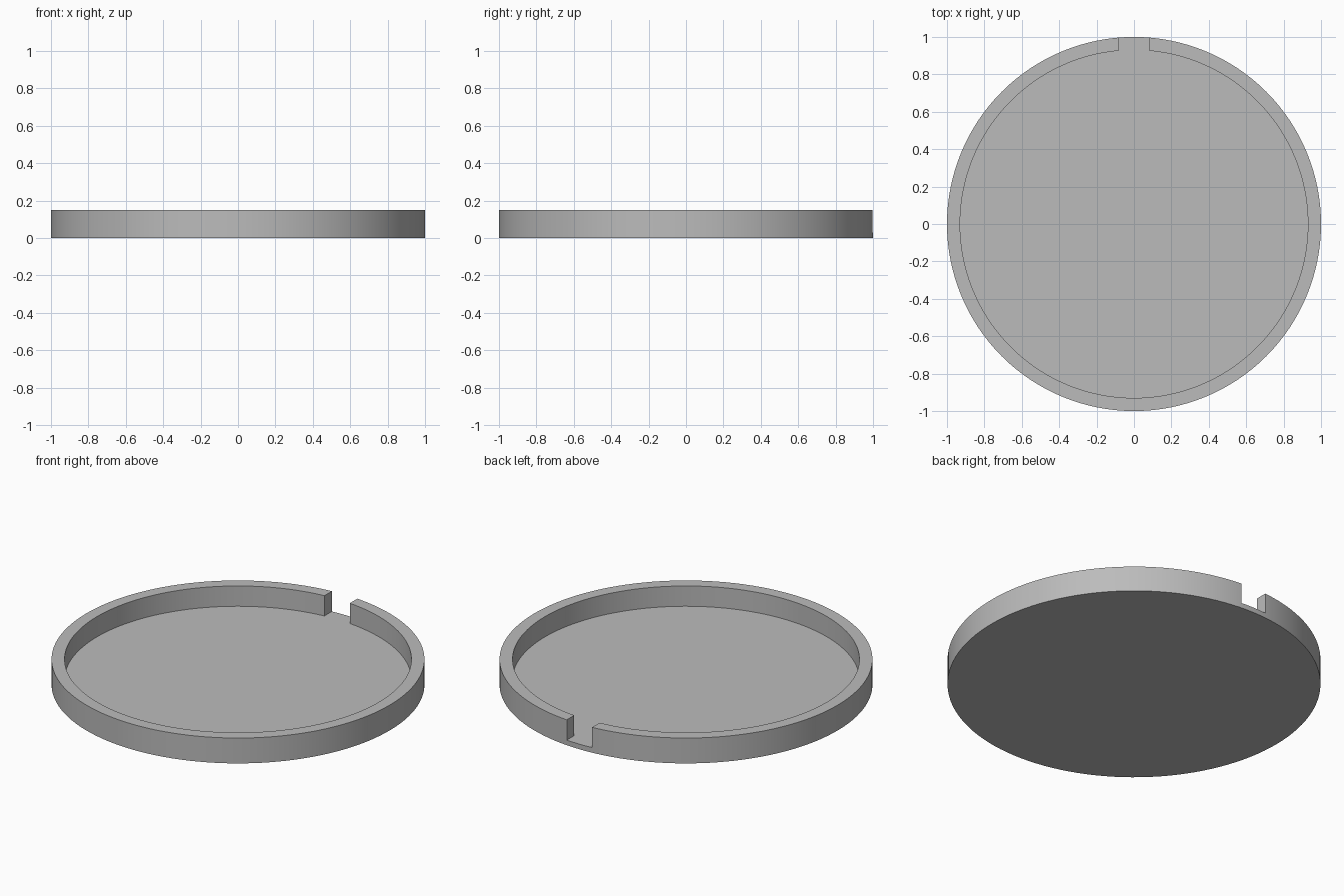
import bpy
import bmesh
from math import asin, cos, sin, pi

default_cube = bpy.data.objects.get("Cube")
if default_cube:
    bpy.data.objects.remove(default_cube, do_unlink=True)

HEIGHT, FLOOR = 0.15, 0.03
OUTER, INNER = 1.0, 0.93
NOTCH = 0.083      # half width of the notch in the rim
SEGMENTS = 128


def prism(name, outline, bottom, top):
    """Extrude a closed outline of (x, y) points into a solid."""
    bm = bmesh.new()
    face = bm.faces.new([bm.verts.new((x, y, bottom)) for x, y in outline])
    lid = bmesh.ops.extrude_face_region(bm, geom=[face])["geom"]
    verts = [v for v in lid if isinstance(v, bmesh.types.BMVert)]
    bmesh.ops.translate(bm, verts=verts, vec=(0, 0, top - bottom))
    bmesh.ops.recalc_face_normals(bm, faces=bm.faces)
    mesh = bpy.data.meshes.new(name)
    bm.to_mesh(mesh)
    bm.free()
    obj = bpy.data.objects.new(name, mesh)
    bpy.context.collection.objects.link(obj)
    return obj


def arc(radius, start, end, count):
    steps = [start + (end - start) * i / count for i in range(count + 1)]
    return [(radius * cos(a), radius * sin(a)) for a in steps]


# Solid round body
body = prism("round_tray", arc(OUTER, 0, 2 * pi, SEGMENTS)[:-1], 0, HEIGHT)

# Pocket and rim notch, cut together as one keyhole-shaped outline
half = asin(NOTCH / INNER)
pocket = arc(INNER, pi / 2 + half, 5 * pi / 2 - half, SEGMENTS)
pocket += [(NOTCH, OUTER + 0.1), (-NOTCH, OUTER + 0.1)]
cutter = prism("pocket_cutter", pocket, FLOOR, HEIGHT + 0.1)

cut = body.modifiers.new("pocket", "BOOLEAN")
cut.operation = "DIFFERENCE"
cut.solver = "EXACT"
cut.object = cutter

# Grey finish
grey = bpy.data.materials.new("plain_grey")
grey.use_nodes = True
colour = (0.5, 0.5, 0.5, 1)
grey.diffuse_color = colour
grey.node_tree.nodes["Principled BSDF"].inputs["Base Color"].default_value = colour
body.data.materials.append(grey)

# Apply the cut, then smooth the round walls
bpy.ops.object.select_all(action="DESELECT")
body.select_set(True)
bpy.context.view_layer.objects.active = body
bpy.ops.object.modifier_apply(modifier=cut.name)
bpy.data.objects.remove(cutter, do_unlink=True)
bpy.ops.object.shade_smooth_by_angle(angle=pi / 6)
